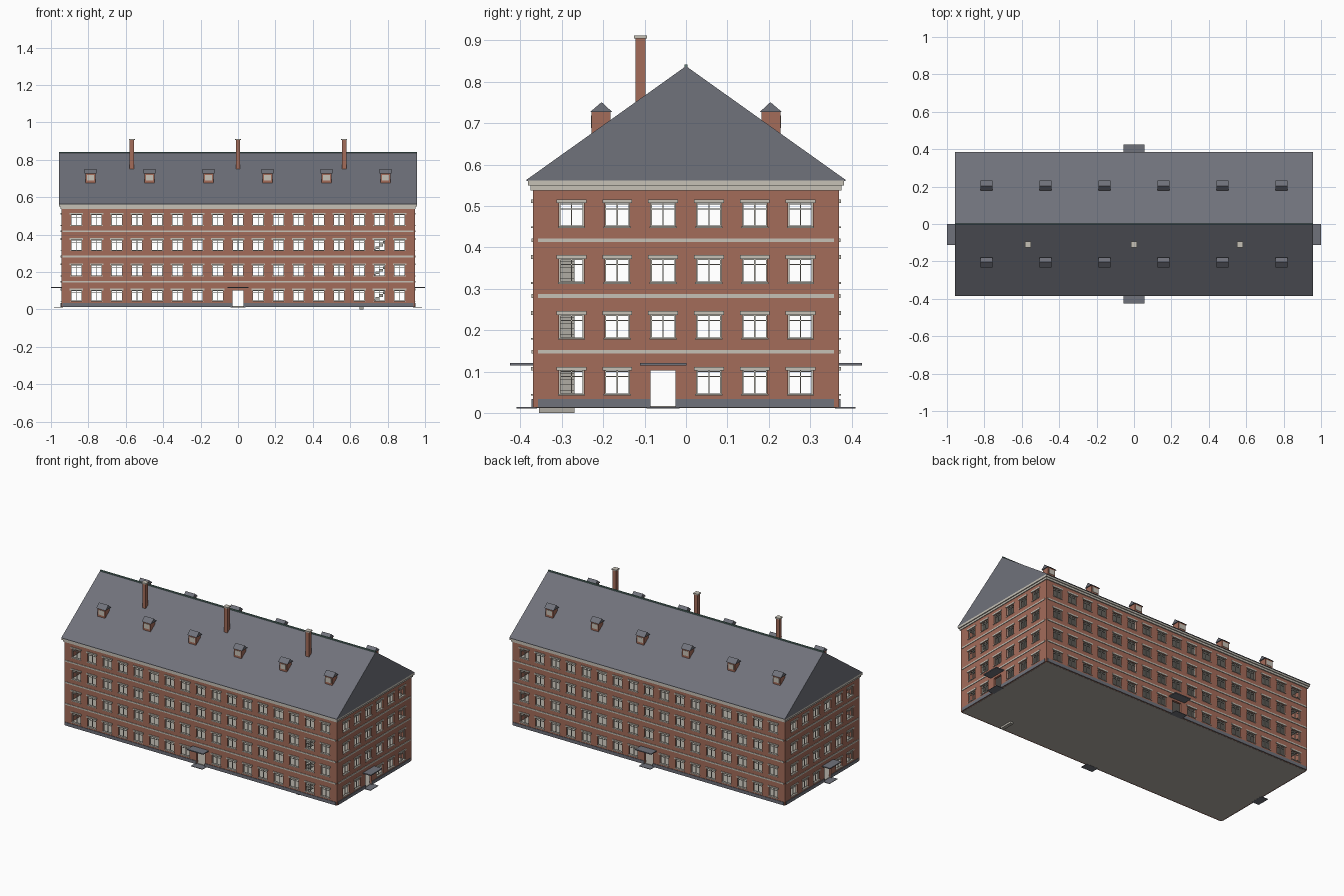
import bpy, bmesh
from mathutils import Vector

if "Cube" in bpy.data.objects:
    bpy.data.objects.remove(bpy.data.objects["Cube"], do_unlink=True)


def material(name, hexcode):
    srgb = [int(hexcode[i:i + 2], 16) / 255 for i in (0, 2, 4)]
    col = [((c + 0.055) / 1.055) ** 2.4 for c in srgb] + [1]
    m = bpy.data.materials.new(name)
    m.use_nodes = True
    m.diffuse_color = col
    m.node_tree.nodes["Principled BSDF"].inputs["Base Color"].default_value = col
    return m


BRICK = material("red brick", "a46c5a")
TRIM = material("pale stone", "c6c1b6")
SLATE = material("slate grey", "70727b")
FLOOR = material("concrete floor", "b0aca3")
COPPER = material("green copper", "5f7f78")


def finish(name, bm, mat, recalc=True):
    if recalc:
        bmesh.ops.recalc_face_normals(bm, faces=bm.faces)
    me = bpy.data.meshes.new(name)
    bm.to_mesh(me)
    bm.free()
    me.materials.append(mat)
    ob = bpy.data.objects.new(name, me)
    bpy.context.collection.objects.link(ob)
    return ob


def box(bm, a, b):
    lo = Vector(map(min, a, b))
    hi = Vector(map(max, a, b))
    made = bmesh.ops.create_cube(bm, size=1)["verts"]
    for v in made:
        v.co = (lo + hi) / 2 + v.co * (hi - lo)


def prism(bm, profile, x0, x1):
    """Extrude a (y, z) profile along x."""
    rings = [[bm.verts.new((x, y, z)) for y, z in profile] for x in (x0, x1)]
    bm.faces.new(rings[0])
    bm.faces.new(rings[1][::-1])
    n = len(profile)
    for i in range(n):
        j = (i + 1) % n
        bm.faces.new((rings[0][i], rings[0][j], rings[1][j], rings[1][i]))


class Side:
    """One facade: u runs along the wall, d points outward."""
    def __init__(self, axis, sign, half, dist, count, step, door, band):
        self.axis, self.sign, self.half, self.dist = axis, sign, half, dist
        self.bays = [(i - (count - 1) / 2) * step for i in range(count)]
        self.door, self.band = door, band

    def point(self, u, d, z):
        out = self.sign * (self.dist + d)
        return Vector((u, out, z) if self.axis == "x" else (out, u, z))

    def box(self, bm, u0, u1, d0, d1, z0, z1):
        box(bm, self.point(u0, d0, z0), self.point(u1, d1, z1))

    def is_door(self, u, floor):
        return floor == 0 and abs(u - self.door) < 0.01


HX, HY = 0.945, 0.37
BASE, TOP, STOREY = 0.013, 0.54, 0.135
HALF_W, SILL, HEAD = 0.03, 0.045, 0.102
FLOORS = range(4)
sides = [Side("x", s, HX, HY, 17, 0.108, 0, 0.938) for s in (-1, 1)]
sides += [Side("y", s, HY, HX, 6, 0.1107, -0.0553, 0.358) for s in (-1, 1)]

# Brick shell with real window and door openings
bm = bmesh.new()
zs = [BASE] + [f * STOREY + z for f in FLOORS for z in (SILL, HEAD)] + [TOP]
for s in sides:
    us = [-s.half] + [b + w for b in s.bays for w in (-HALF_W, HALF_W)] + [s.half]
    outward = s.point(0, 1, 0) - s.point(0, 0, 0)
    for i in range(len(us) - 1):
        for k in range(len(zs) - 1):
            in_bay = i % 2 == 1
            door_foot = in_bay and k == 0 and s.is_door((us[i] + us[i + 1]) / 2, 0)
            if (in_bay and k % 2 == 1) or door_foot:
                continue
            corners = ((us[i], zs[k]), (us[i + 1], zs[k]),
                       (us[i + 1], zs[k + 1]), (us[i], zs[k + 1]))
            f = bm.faces.new([bm.verts.new(s.point(u, 0, z)) for u, z in corners])
            f.normal_update()
            if f.normal.dot(outward) < 0:
                f.normal_flip()
bmesh.ops.remove_doubles(bm, verts=bm.verts, dist=0.0001)
walls = finish("brick_walls", bm, BRICK, recalc=False)
solid = walls.modifiers.new("thickness", "SOLIDIFY")
solid.thickness = 0.014
solid.offset = -1
solid.use_even_offset = True

# Window frames, lintels and sills
frames, lintels, sills = bmesh.new(), bmesh.new(), bmesh.new()
BAR = 0.003
for s in sides:
    for f in FLOORS:
        z0, z1 = f * STOREY + SILL, f * STOREY + HEAD
        for u in s.bays:
            if s.is_door(u, f):
                continue
            a, b = u - HALF_W, u + HALF_W
            for u0, u1 in ((a, a + BAR), (b - BAR, b), (u - BAR / 2, u + BAR / 2)):
                s.box(frames, u0, u1, -0.01, -0.005, z0, z1)
            for z in (z0, z1 - 0.015, z1 - BAR):
                s.box(frames, a, b, -0.0095, -0.0055, z, z + BAR * 0.8)
            s.box(lintels, a - 0.006, b + 0.006, -0.004, 0.004, z1, z1 + 0.009)
            s.box(sills, a - 0.003, b + 0.003, -0.006, 0.004, z0 - 0.003, z0 + 0.001)
finish("window_frames", frames, TRIM)
finish("window_lintels", lintels, TRIM)
finish("window_sills", sills, TRIM)

# String courses, plinth, door canopies and door steps
bands, plinth, canopies, steps = (bmesh.new() for _ in range(4))
for s in sides:
    for f in (1, 2, 3):
        z = f * STOREY + 0.008
        s.box(bands, -s.band, s.band, -0.002, 0.003, z, z + 0.009)
    for u0, u1 in ((-s.band, s.door - HALF_W), (s.door + HALF_W, s.band)):
        s.box(plinth, u0, u1, -0.002, 0.003, BASE, 0.033)
    s.box(canopies, s.door - 0.056, s.door + 0.056, -0.002, 0.055, 0.114, 0.12)
    s.box(steps, s.door - 0.04, s.door + 0.04, -0.01, 0.04, 0.011, 0.014)
finish("string_courses", bands, TRIM)
finish("plinth", plinth, SLATE)
finish("door_canopies", canopies, SLATE)
finish("door_steps", steps, SLATE)

# Floor slabs
bm = bmesh.new()
for f in FLOORS:
    z = f * STOREY + 0.012
    box(bm, (-HX + 0.006, -HY + 0.006, z), (HX - 0.006, HY - 0.006, z + 0.005))
finish("floor_slabs", bm, FLOOR)

# Stair flights with sawtooth treads and a sloping underside
bm = bmesh.new()
N, RUN = 10, 0.21
for f in (0, 1, 2):
    x0, z0 = 0.65, f * STOREY
    for i in range(N):
        x, z = x0 + i * RUN / N, z0 + i * STOREY / N
        box(bm, (x, -0.355, z), (x + RUN / N, -0.27, z + STOREY / N))
finish("stair_flights", bm, FLOOR)

# Stepped cornice
bm = bmesh.new()
box(bm, (-0.95, -0.376, 0.537), (0.95, 0.376, 0.549))
box(bm, (-0.956, -0.382, 0.549), (0.956, 0.382, 0.562))
finish("cornice", bm, TRIM)

# Main gabled roof with ridge cap
EAVE_Y, EAVE_Z, RIDGE_Z, ROOF_X = 0.386, 0.56, 0.838, 0.956
bm = bmesh.new()
prism(bm, [(-EAVE_Y, EAVE_Z), (EAVE_Y, EAVE_Z), (EAVE_Y, EAVE_Z + 0.003),
           (0, RIDGE_Z), (-EAVE_Y, EAVE_Z + 0.003)], -ROOF_X, ROOF_X)
finish("main_roof", bm, SLATE)
bm = bmesh.new()
box(bm, (-ROOF_X, -0.004, RIDGE_Z - 0.005), (ROOF_X, 0.004, RIDGE_Z + 0.004))
finish("ridge_cap", bm, COPPER)

# Dormers on both slopes
bodies, roofs, panes = bmesh.new(), bmesh.new(), bmesh.new()
for sy in (-1, 1):
    for i in range(6):
        x = (i - 2.5) * 0.3155
        box(bodies, (x - 0.026, sy * 0.228, 0.665), (x + 0.026, sy * 0.182, 0.728))
        prism(roofs, [(sy * 0.232, 0.727), (sy * 0.204, 0.751), (sy * 0.178, 0.727)],
              x - 0.032, x + 0.032)
        box(panes, (x - 0.019, sy * 0.226, 0.689), (x + 0.019, sy * 0.230, 0.719))
finish("dormer_bodies", bodies, BRICK)
finish("dormer_roofs", roofs, SLATE)
finish("dormer_windows", panes, TRIM)

# Chimneys with stone caps
stacks, caps = bmesh.new(), bmesh.new()
for x in (-0.567, 0, 0.567):
    box(stacks, (x - 0.012, -0.122, 0.72), (x + 0.012, -0.098, 0.906))
    box(caps, (x - 0.016, -0.126, 0.905), (x + 0.016, -0.094, 0.912))
finish("chimney_stacks", stacks, BRICK)
finish("chimney_caps", caps, TRIM)
